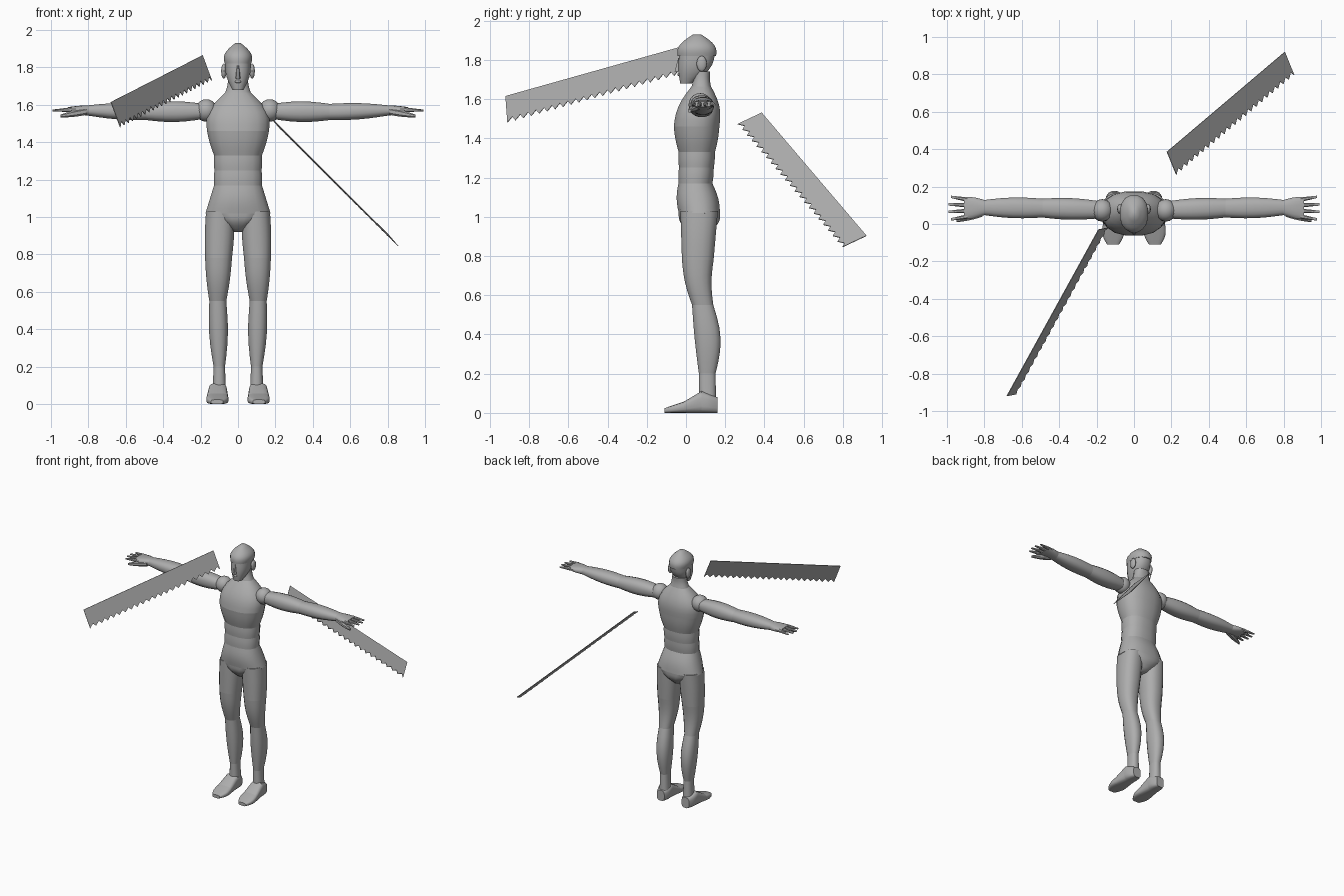
import bpy
import bmesh
import math
from mathutils import Vector

if "Cube" in bpy.data.objects:
    bpy.data.objects.remove(bpy.data.objects["Cube"], do_unlink=True)

GREY = (0.42, 0.42, 0.42, 1)
grey = bpy.data.materials.new("plain grey")
grey.use_nodes = True
grey.diffuse_color = GREY
grey.node_tree.nodes["Principled BSDF"].inputs["Base Color"].default_value = GREY


def finish(name, bm, mirror=False, smooth=True):
    """Turn a bmesh into a shaded object, optionally mirrored left to right."""
    bmesh.ops.recalc_face_normals(bm, faces=bm.faces)
    mesh = bpy.data.meshes.new(name)
    bm.to_mesh(mesh)
    bm.free()
    mesh.materials.append(grey)
    obj = bpy.data.objects.new(name, mesh)
    bpy.context.collection.objects.link(obj)
    if mirror:
        obj.modifiers.new("Mirror", "MIRROR")
    if smooth:
        bpy.ops.object.select_all(action="DESELECT")
        obj.select_set(True)
        bpy.context.view_layer.objects.active = obj
        bpy.ops.object.shade_smooth_by_angle(angle=math.radians(40))


def rounded(angle, power):
    """Unit point on a squared-off circle."""
    return [math.copysign(abs(value) ** (2 / power), value)
            for value in (math.cos(angle), math.sin(angle))]


def tube(name, axis, start, end, bulge=(0, 0), bow=0, mirror=False,
         sides=16, steps=6, power=2.4):
    """Swelling tube between two sections, each (centre, half width, half depth).

    Sections lie square to the axis; bow shifts the middle along y.
    """
    across = [k for k in range(3) if k != axis]
    first, last = Vector(start[0]), Vector(end[0])
    bm = bmesh.new()
    loops = []
    for step in range(steps + 1):
        t = step / steps
        swell = math.sin(math.pi * t)
        centre = first.lerp(last, t)
        centre.y += bow * swell
        loop = []
        for side in range(sides):
            point = centre.copy()
            unit = rounded(math.tau * (side + 0.5) / sides, power)
            for n, k in enumerate(across):
                half = start[n + 1] * (1 - t) + end[n + 1] * t + bulge[n] * swell
                point[k] += unit[n] * half
            loop.append(bm.verts.new(point))
        loops.append(loop)
    for low, high in zip(loops, loops[1:]):
        for side in range(sides):
            after = (side + 1) % sides
            bm.faces.new((low[side], low[after], high[after], high[side]))
    bm.faces.new(loops[0])
    bm.faces.new(loops[-1])
    finish(name, bm, mirror)


def ball(name, centre, size, mirror=False):
    bm = bmesh.new()
    bmesh.ops.create_uvsphere(bm, u_segments=16, v_segments=10, radius=1)
    bmesh.ops.scale(bm, vec=size, verts=bm.verts)
    bmesh.ops.translate(bm, vec=centre, verts=bm.verts)
    finish(name, bm, mirror)


def saw_blade(name, corner, along, across, teeth=22, depth=0.17, thick=0.004):
    """Thin plate whose far long edge is cut into raked teeth."""
    corner, along, across = Vector(corner), Vector(along), Vector(across)
    outline = [(1, 0), (0, 0)]
    for tooth in range(teeth):
        outline += [(tooth / teeth, 1), ((tooth + 0.65) / teeth, 1 - depth)]
    outline.append((1, 1))
    normal = along.cross(across).normalized() * thick
    bm = bmesh.new()
    face = bm.faces.new([bm.verts.new(corner + along * u + across * v - normal / 2)
                         for u, v in outline])
    extruded = bmesh.ops.extrude_face_region(bm, geom=[face], use_keep_orig=True)
    moved = [item for item in extruded["geom"] if isinstance(item, bmesh.types.BMVert)]
    bmesh.ops.translate(bm, vec=normal, verts=moved)
    finish(name, bm, smooth=False)


X, Y, Z = range(3)

# Head: narrow jaw below an overhanging skull
tube("jaw", Z, ((0, 0, 1.68), .03, .03), ((0, .055, 1.82), .07, .092),
     bulge=(.012, .018), bow=.012)
tube("skull", Z, ((0, .055, 1.82), .072, .1), ((0, .057, 1.93), .015, .02),
     bulge=(.027, .03), steps=8, power=2.2)
tube("nose", Z, ((0, -.03, 1.74), .014, .03), ((0, -.025, 1.81), .007, .015), sides=8)
ball("lips", (0, -.03, 1.725), (.018, .014, .01))
ball("ear", (.076, .08, 1.78), (.014, .026, .04), mirror=True)

# Torso: stacked segments sharing their joint sections
crotch = ((0, .07, .92), .03, .05)
hips = ((0, .068, 1.02), .177, .107)
belt = ((0, .048, 1.17), .13, .088)
navel = ((0, .053, 1.25), .128, .09)
midriff = ((0, .055, 1.33), .13, .094)
breast = ((0, .054, 1.46), .168, .118)
collar = ((0, .078, 1.665), .07, .05)
throat = ((0, .08, 1.74), .054, .044)
tube("groin", Z, crotch, hips, bulge=(0, .02))
tube("pelvis", Z, hips, belt, bulge=(0, .01))
tube("belly", Z, belt, navel, bulge=(.002, .002))
tube("waist", Z, navel, midriff, bulge=(.002, .002))
tube("ribs", Z, midriff, breast, bulge=(.004, .004))
tube("chest", Z, breast, collar, bulge=(.04, .022))
tube("neck", Z, collar, throat, bulge=(-.004, -.004))

# Legs
hip = ((.094, .067, 1.03), .078, .097)
mid_thigh = ((.104, .06, .78), .073, .082)
knee = ((.108, .085, .55), .046, .055)
ankle_top = ((.1, .108, .2), .031, .043)
ankle_base = ((.1, .11, .07), .036, .044)
tube("upper_thigh", Z, mid_thigh, hip, bulge=(.004, 0), mirror=True)
tube("lower_thigh", Z, knee, mid_thigh, bulge=(.004, 0), bow=-.01, mirror=True)
tube("shin", Z, ankle_top, knee, bulge=(.012, .018), bow=.014, mirror=True)
tube("ankle", Z, ankle_base, ankle_top, mirror=True)

# Feet
toe_tip = ((.112, -.11, .012), .032, .012)
ball_of_foot = ((.11, -.01, .029), .058, .029)
instep = ((.108, .08, .056), .05, .056)
heel_back = ((.106, .16, .04), .032, .04)
tube("toes", Y, toe_tip, ball_of_foot, bulge=(.012, 0), mirror=True, power=3.5)
tube("forefoot", Y, ball_of_foot, instep, mirror=True, power=3.5)
tube("heel", Y, instep, heel_back, bulge=(.006, 0), mirror=True, power=3.5)

# Arms
armpit = ((.18, .076, 1.565), .046, .04)
elbow = ((.49, .085, 1.562), .051, .044)
wrist = ((.8, .088, 1.57), .041, .028)
knuckles = ((.91, .085, 1.574), .06, .014)
ball("shoulder", (.17, .073, 1.57), (.058, .06, .06), mirror=True)
tube("upper_arm", X, armpit, elbow, bulge=(.01, .014), mirror=True)
tube("forearm", X, elbow, wrist, bulge=(.01, .008), mirror=True)

# Hands with four fanned fingers and a thumb
tube("palm", X, wrist, knuckles, bulge=(.006, .002), mirror=True)
for number, finger in enumerate(("index", "middle", "ring", "little")):
    spread = number - 1.5
    base = ((.89, .085 + spread * .03, 1.574), .013, .014)
    tip = ((1 - abs(spread) * .015, .085 + spread * .04, 1.57), .007, .005)
    tube(finger + "_finger", X, base, tip, mirror=True, sides=8)
tube("thumb", X, ((.81, .06, 1.565), .022, .02), ((.95, .017, 1.54), .008, .008),
     bulge=(.005, .004), mirror=True, sides=8)

# Two floating saw blades
saw_blade("front_saw_blade", (-.68, -.92, 1.615), (.49, .89, .25), (.05, .01, -.135))
saw_blade("rear_saw_blade", (.176, .386, 1.53), (.63, .534, -.627), (.05, -.123, -.058))
